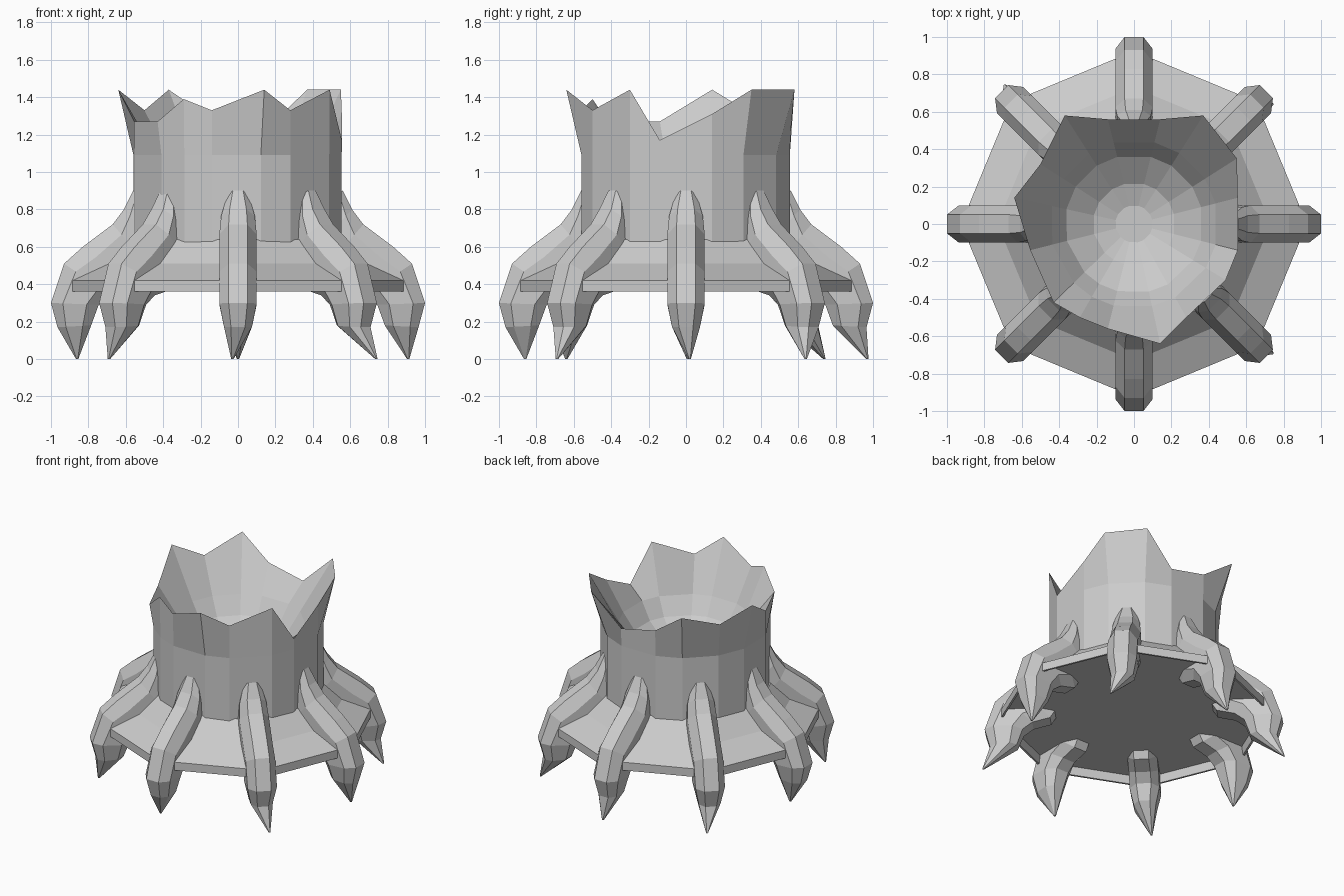
import bpy, bmesh
from math import pi, cos, sin, atan2, radians
from mathutils import Vector

if "Cube" in bpy.data.objects:
    bpy.data.objects.remove(bpy.data.objects["Cube"])


def loft(name, rings, cap_start=True, cap_end=True):
    """Skin equal-length loops of points; optional flat caps."""
    bm = bmesh.new()
    loops = [[bm.verts.new(p) for p in ring] for ring in rings]
    for a, b in zip(loops, loops[1:]):
        n = len(a)
        for i in range(n):
            j = (i + 1) % n
            bm.faces.new((a[i], a[j], b[j], b[i]))
    if cap_start:
        bm.faces.new(loops[0][::-1])
    if cap_end:
        bm.faces.new(loops[-1])
    bmesh.ops.recalc_face_normals(bm, faces=bm.faces)
    mesh = bpy.data.meshes.new(name)
    bm.to_mesh(mesh)
    bm.free()
    obj = bpy.data.objects.new(name, mesh)
    bpy.context.collection.objects.link(obj)
    return obj


def ring(angles, r, z):
    return [(r * cos(a), r * sin(a), z) for a in angles]


# Hollow trunk with a splintered rim
rim = [(.14, -.64, 1.44), (.28, -.50, 1.33), (.49, -.30, 1.44), (.555, -.14, 1.17),
       (.555, .14, 1.31), (.55, .35, 1.44), (.37, .58, 1.44), (.14, .56, 1.22),
       (-.14, .56, 1.28), (-.37, .58, 1.44), (-.50, .32, 1.33), (-.64, .14, 1.44),
       (-.555, -.14, 1.27), (-.43, -.42, 1.27), (-.29, -.50, 1.39), (-.14, -.56, 1.33)]
angles = [atan2(y, x) for x, y, z in rim]
bowl = [(.45, 1.09), (.37, .97), (.22, .86), (.10, .82)]
loft("trunk", [ring(angles, .572, .45), ring(angles, .572, 1.09), rim]
     + [ring(angles, r, z) for r, z in bowl])

# Octagonal flared base with a shallow lip underneath
octagon = [i * pi / 4 for i in range(8)]
flare = [(.60, .64), (.73, .51), (.925, .42), (.925, .36), (.91, .36), (.90, .42)]
loft("flared_base", [ring(octagon, r, z) for r, z in flare])

# Claw-like roots: outer (r, z), inner (r, z), half width
stations = [((.56, .90), (.48, .84), .055), ((.61, .80), (.48, .66), .09),
            ((.67, .72), (.48, .50), .10), ((.83, .60), (.56, .37), .10),
            ((.93, .51), (.68, .34), .10), ((1.0, .30), (.745, .29), .10),
            ((.965, .17), (.785, .18), .075)]
section = [(1, .5), (.5, 1), (-.5, 1), (-1, .5), (-1, -.5), (-.5, -1), (.5, -1), (1, -.5)]
# Ground tips, counter-clockwise from +x
tips = [(.91, .02), (.74, .64), (.0, .97), (-.69, .74),
        (-.86, .01), (-.69, -.64), (-.03, -.86), (.74, -.69)]

for k, tip in enumerate(tips):
    a = radians(45 * k)
    out, side = Vector((cos(a), sin(a), 0)), Vector((-sin(a), cos(a), 0))
    rings = []
    for o, i, w in stations:
        po = out * o[0] + Vector((0, 0, o[1]))
        pi_ = out * i[0] + Vector((0, 0, i[1]))
        mid, half = (po + pi_) / 2, (po - pi_) / 2
        rings.append([mid + half * t + side * (w * s) for t, s in section])
    point = Vector((tip[0], tip[1], 0))
    rings.append([point + (out * t + side * s) * .006 for t, s in section])
    loft("root_%d" % (k + 1), rings)
